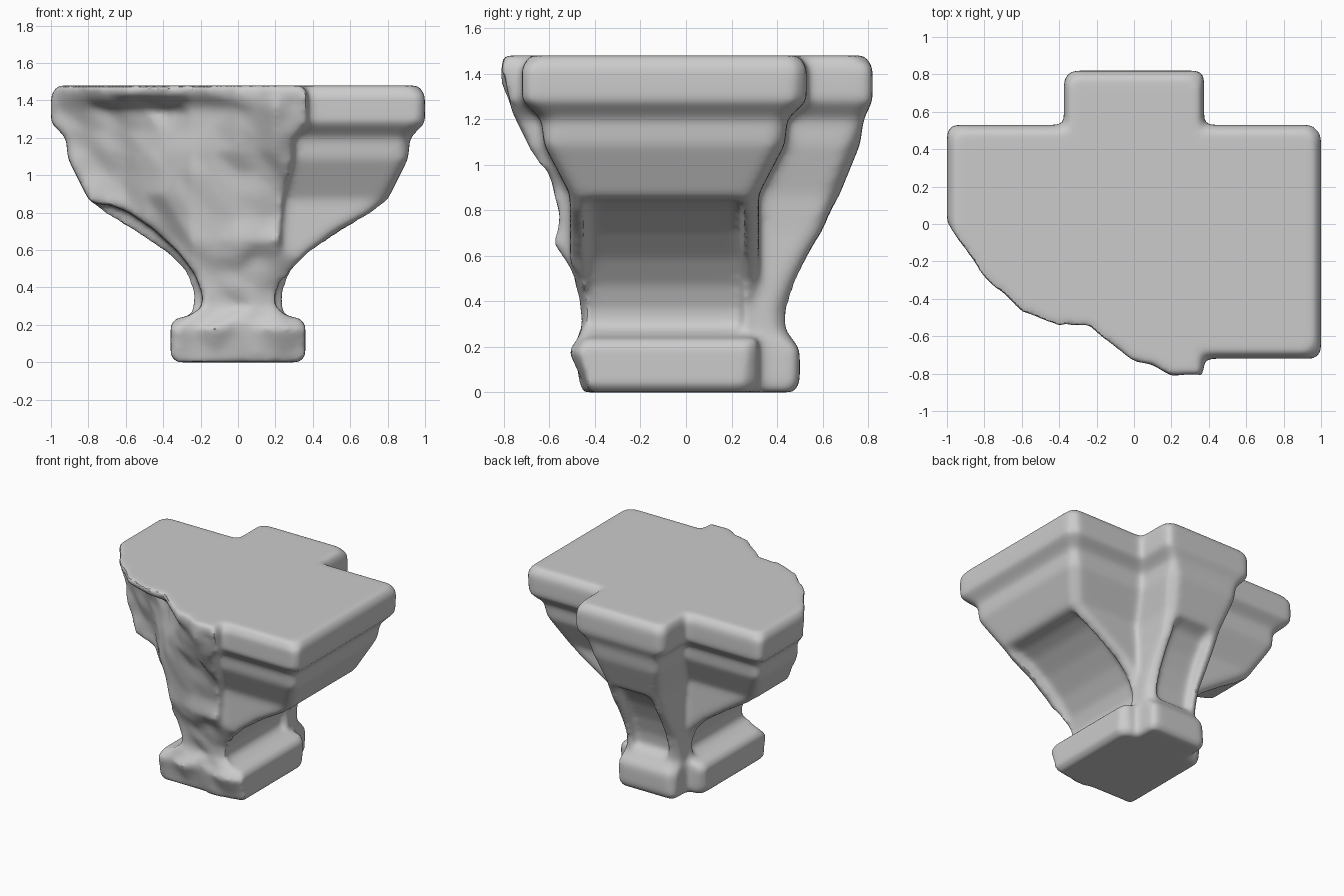
import bpy, bmesh, random

if "Cube" in bpy.data.objects:
    bpy.data.objects.remove(bpy.data.objects["Cube"])
random.seed(4)
CY = -0.095          # centre line of the unbroken block


def make_object(name, bm):
    bmesh.ops.recalc_face_normals(bm, faces=bm.faces)
    mesh = bpy.data.meshes.new(name)
    bm.to_mesh(mesh)
    bm.free()
    ob = bpy.data.objects.new(name, mesh)
    bpy.context.collection.objects.link(ob)
    return ob


def loft(name, levels):
    """Stack worn-cornered rectangles (z, half x, half y) into a moulded arm."""
    bm = bmesh.new()
    rings = []
    for z, hx, hy in levels:
        ring = []
        for sx, sy in ((-1, -1), (1, -1), (1, 1), (-1, 1)):
            c = random.uniform(.025, .06)
            ends = [(sx * hx, sy * (hy - c)), (sx * (hx - c), sy * hy)]
            if sx * sy < 0:
                ends.reverse()
            ring += [bm.verts.new((x, CY + y, z)) for x, y in ends]
        rings.append(ring)
    for a, b in zip(rings, rings[1:]):
        for i in range(8):
            j = (i + 1) % 8
            bm.faces.new((a[i], a[j], b[j], b[i]))
    bm.faces.new(rings[0][::-1])
    bm.faces.new(rings[-1])
    bmesh.ops.triangulate(bm, faces=bm.faces[:])
    return make_object(name, bm)


def panel_cutter(name, profile, half, place):
    """Extrude an (outward, z) profile sideways; place() orients it."""
    bm = bmesh.new()
    a, b = [[bm.verts.new(place(d, s * half, z)) for d, z in profile]
            for s in (-1, 1)]
    n = len(profile)
    for i in range(n):
        j = (i + 1) % n
        bm.faces.new((a[i], a[j], b[j], b[i]))
    bm.faces.new(a)
    bm.faces.new(b)
    return make_object(name, bm)


# Wide arm running left to right
capital = loft("broken_capital", [
    (0, .33, .39), (.035, .36, .415), (.2, .36, .415), (.235, .335, .415),
    (.25, .25, .415), (.36, .235, .415), (.48, .28, .415), (.58, .37, .415),
    (.7, .55, .415), (.8, .72, .415), (.87, .8, .415), (1.09, .91, .53),
    (1.2, .92, .54), (1.28, 1, .625), (1.43, 1, .625), (1.48, .965, .59)])

# Narrow arm running front to back
cross_arm = loft("cross_arm_helper", [
    (0, .23, .565), (.035, .24, .595), (.19, .24, .595), (.27, .23, .535),
    (.36, .23, .54), (.47, .23, .57), (.6, .23, .63), (.7, .23, .69),
    (.87, .24, .77), (1.09, .295, .86), (1.2, .3, .875), (1.28, .375, .915),
    (1.43, .375, .915), (1.48, .35, .88)])

# Sunk curved panels under the arms
SIDE = [(.79, .85), (.68, .84), (.58, .8), (.45, .71), (.32, .59), (.23, .47),
        (.19, .36), (.195, .29), (.24, .26), (1.2, .26), (1.2, .85)]
BACK = [(.74, .84), (.67, .8), (.59, .68), (.53, .55), (.49, .42), (.48, .32),
        (.53, .28), (1.2, .28), (1.2, .84)]
panels = [panel_cutter("side_panel_cutter", SIDE, .345,
                       lambda d, w, z, s=s: (s * d, CY + w, z)) for s in (-1, 1)]
panels.append(panel_cutter("back_panel_cutter", BACK, .15,
                           lambda d, w, z: (w, CY + d, z)))

# Broken front: depth of the fracture surface over an x / z grid
XS = [-1.1, -.8, -.6, -.4, -.25, 0, .2, .37, .43, 1.1]
ROWS = [
    (-.1,  [-.38, -.38, -.38, -.4, -.42, -.43, -.42, -.4, -.43, -1.2]),
    (.18,  [-.42, -.42, -.42, -.44, -.48, -.5, -.5, -.48, -.55, -1.2]),
    (.3,   [-.28, -.28, -.3, -.36, -.42, -.44, -.44, -.44, -.6, -1.2]),
    (.48,  [-.22, -.22, -.25, -.3, -.42, -.47, -.47, -.47, -.6, -1.2]),
    (.65,  [-.12, -.12, -.18, -.24, -.46, -.55, -.56, -.54, -.9, -1.2]),
    (.9,   [.02, -.1, -.16, -.38, -.5, -.56, -.57, -.58, -1.1, -1.2]),
    (1.13, [.04, -.12, -.2, -.33, -.5, -.62, -.71, -.73, -1.2, -1.2]),
    (1.35, [.08, -.16, -.27, -.33, -.44, -.68, -.8, -.81, -1.2, -1.2]),
    (1.43, [.12, -.29, -.48, -.54, -.55, -.72, -.81, -.81, -1.2, -1.2]),
    (1.6,  [.12, -.31, -.5, -.56, -.57, -.7, -.77, -.78, -1.2, -1.2])]


def refine(seq, n):
    """Linear subdivision of a list of equal-length tuples."""
    out = []
    for a, b in zip(seq, seq[1:]):
        out += [tuple(p + (q - p) * k / n for p, q in zip(a, b)) for k in range(n)]
    return out + [tuple(seq[-1])]


bm = bmesh.new()
front = []
for row in refine([(z, *ys) for z, ys in ROWS], 2):
    front.append([bm.verts.new((x, y + random.uniform(-.022, .022), row[0]))
                  for x, y in refine(list(zip(XS, row[1:])), 2)])
for r, s in zip(front, front[1:]):
    for i in range(len(r) - 1):
        bm.faces.new((r[i], r[i + 1], s[i + 1], s[i]))
bmesh.ops.triangulate(bm, faces=bm.faces[:])
ext = bmesh.ops.extrude_face_region(bm, geom=bm.faces[:], use_keep_orig=True)
for v in ext["geom"]:
    if isinstance(v, bmesh.types.BMVert):
        v.co.y = -2
fracture = make_object("fracture_cutter", bm)

# Join the arms, sink the panels, break the front, then round worn edges
helpers = [cross_arm, *panels, fracture]
for h in helpers:
    h.hide_render = True
    m = capital.modifiers.new(h.name, 'BOOLEAN')
    m.object, m.solver = h, 'EXACT'
    m.operation = 'UNION' if h is cross_arm else 'DIFFERENCE'
m = capital.modifiers.new("wear", 'REMESH')
m.mode, m.voxel_size = 'VOXEL', .018
m = capital.modifiers.new("soften", 'SMOOTH')
m.factor, m.iterations = .5, 14

mesh = bpy.data.meshes.new_from_object(
    capital.evaluated_get(bpy.context.evaluated_depsgraph_get()))
capital.modifiers.clear()
capital.data = mesh
for h in helpers:
    bpy.data.objects.remove(h)

# Smooth shading and exact footing on z = 0
low = min(v.co.z for v in mesh.vertices)
for v in mesh.vertices:
    v.co.z -= low
bpy.context.view_layer.objects.active = capital
capital.select_set(True)
bpy.ops.object.shade_smooth_by_angle(angle=.6)
